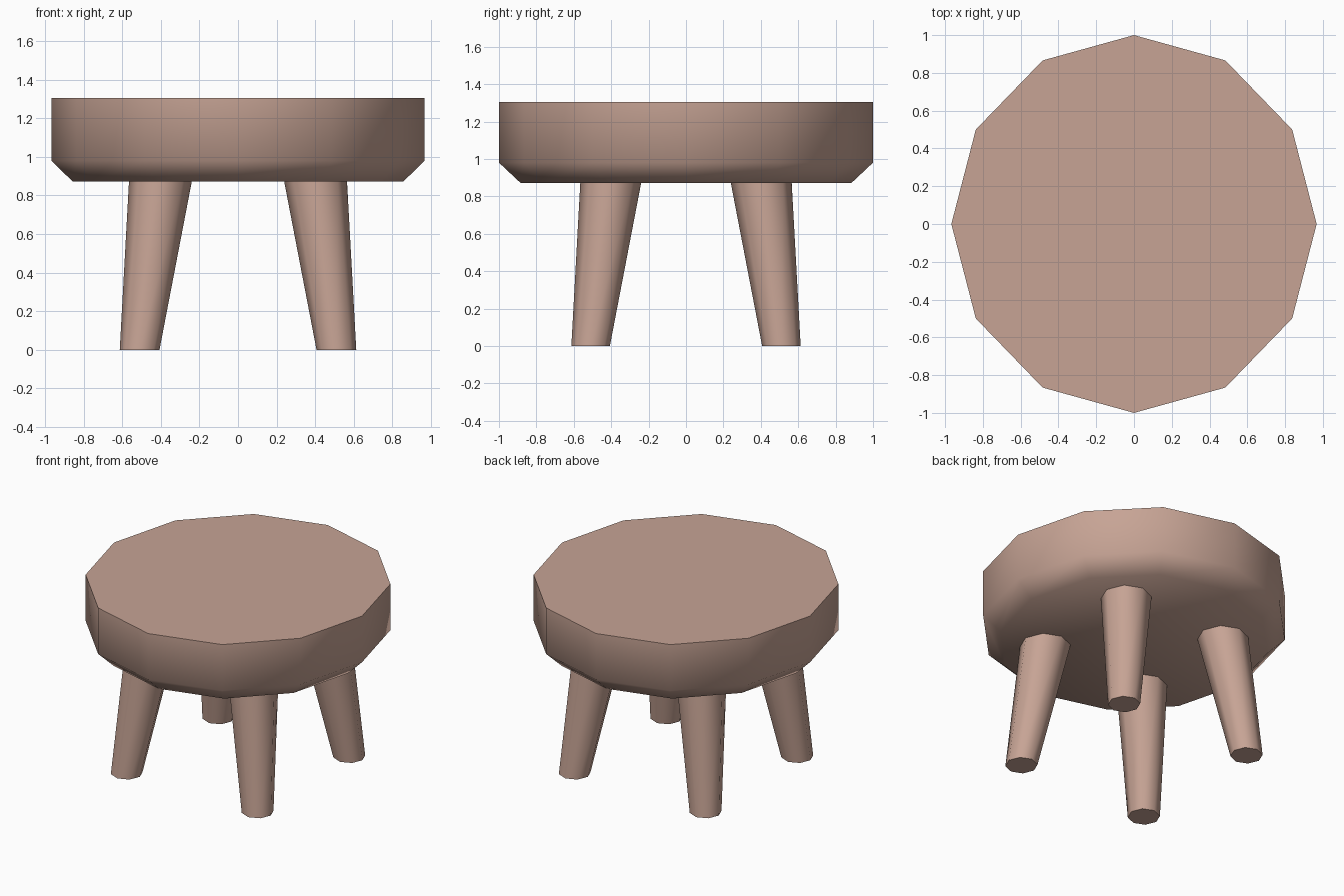
import bpy, bmesh, math

default_cube = bpy.data.objects.get("Cube")
if default_cube:
    bpy.data.objects.remove(default_cube, do_unlink=True)

# Single warm wood colour
wood = bpy.data.materials.new("warm_wood")
wood.use_nodes = True
colour = (0.57, 0.37, 0.30, 1)
wood.diffuse_color = colour
wood.node_tree.nodes["Principled BSDF"].inputs["Base Color"].default_value = colour


def loft(name, sides, rings):
    """Capped solid through rings of (centre x, centre y, z, radius x, radius y)."""
    bm = bmesh.new()
    loops = []
    for cx, cy, z, rx, ry in rings:
        angles = [math.tau * i / sides for i in range(sides)]
        loops.append([bm.verts.new((cx + rx * math.cos(a), cy + ry * math.sin(a), z))
                      for a in angles])
    for low, high in zip(loops, loops[1:]):
        for i in range(sides):
            j = (i + 1) % sides
            bm.faces.new((low[i], low[j], high[j], high[i]))
    bm.faces.new(loops[0][::-1])
    bm.faces.new(loops[-1])
    mesh = bpy.data.meshes.new(name)
    bm.to_mesh(mesh)
    bm.free()
    mesh.materials.append(wood)
    obj = bpy.data.objects.new(name, mesh)
    bpy.context.collection.objects.link(obj)
    bpy.ops.object.select_all(action='DESELECT')
    obj.select_set(True)
    bpy.context.view_layer.objects.active = obj
    bpy.ops.object.shade_smooth_by_angle(angle=math.radians(60))
    return obj


# Thick twelve-sided seat with a chamfered underside
loft("seat", 12, [(0, 0, 0.872, 0.857, 0.885),
                  (0, 0, 0.98, 0.967, 1.0),
                  (0, 0, 1.305, 0.967, 1.0)])

# Four splayed legs, tapering towards flat feet
for side, sx in (("left", 1), ("right", -1)):
    for end, sy in (("front", -1), ("back", 1)):
        loft(f"{end}_{side}_leg", 8, [(0.51 * sx, 0.51 * sy, 0, 0.103, 0.103),
                                      (0.402 * sx, 0.402 * sy, 0.875, 0.163, 0.163)])
